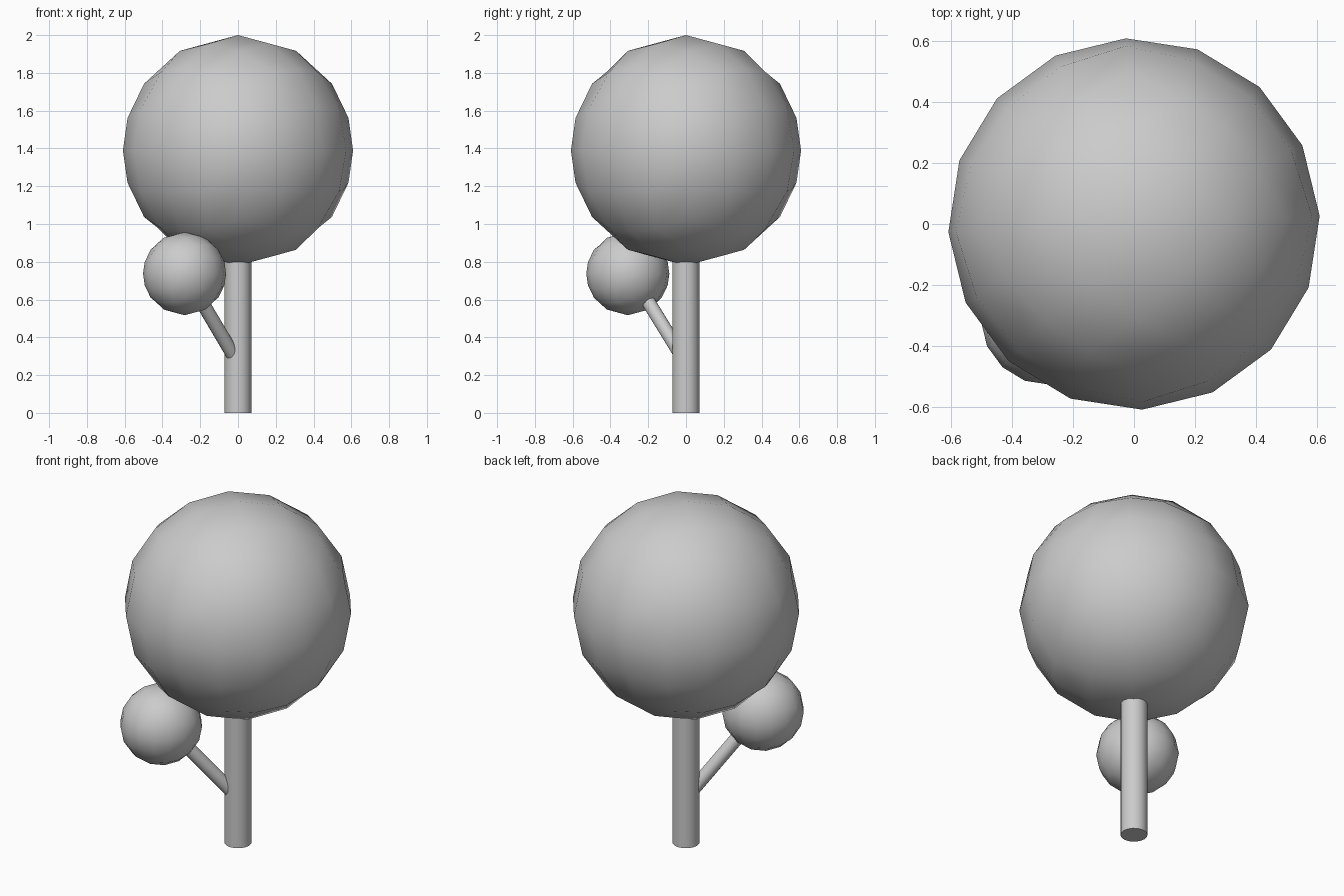
import bpy, bmesh
from math import tan, pi, radians
from mathutils import Vector, Matrix

if "Cube" in bpy.data.objects:
    bpy.data.objects.remove(bpy.data.objects["Cube"])


def finish(bm, name, sharp=None):
    me = bpy.data.meshes.new(name)
    bm.to_mesh(me)
    bm.free()
    ob = bpy.data.objects.new(name, me)
    bpy.context.collection.objects.link(ob)
    for p in me.polygons:
        p.use_smooth = True
    if sharp:
        bpy.ops.object.select_all(action='DESELECT')
        ob.select_set(True)
        bpy.context.view_layer.objects.active = ob
        bpy.ops.object.shade_smooth_by_angle(angle=radians(sharp))
    return ob


def round_cube(name, centre, radius, turn=47.5, div=4):
    """Sphere made of six 4x4 quad patches with even angular spacing."""
    bm = bmesh.new()
    steps = [tan(pi / 4 * (2 * i / div - 1)) for i in range(div + 1)]
    frames = [Matrix.Rotation(k * pi / 2, 3, 'Z') for k in range(4)]
    frames += [Matrix.Rotation(s * pi / 2, 3, 'Y') for s in (1, -1)]
    rot = Matrix.Rotation(radians(turn), 3, 'Z')
    for f in frames:
        grid = [[bm.verts.new(rot @ f @ Vector((1, u, v)).normalized() * radius
                              + Vector(centre)) for v in steps] for u in steps]
        for i in range(div):
            for j in range(div):
                bm.faces.new((grid[i][j], grid[i + 1][j],
                              grid[i + 1][j + 1], grid[i][j + 1]))
    bmesh.ops.remove_doubles(bm, verts=bm.verts, dist=0.001)
    bmesh.ops.recalc_face_normals(bm, faces=bm.faces)
    return finish(bm, name)


def rod(name, start, end, radius, sides=16):
    """Capped cylinder between two points."""
    a, b = Vector(start), Vector(end)
    d = b - a
    mat = Matrix.Translation((a + b) / 2) @ d.to_track_quat('Z', 'Y').to_matrix().to_4x4()
    bm = bmesh.new()
    bmesh.ops.create_cone(bm, cap_ends=True, segments=sides, radius1=radius,
                          radius2=radius, depth=d.length, matrix=mat)
    return finish(bm, name, 40)


# trunk and side branch
rod("trunk", (0, 0, 0), (0, 0, 1.0), 0.072)
rod("branch", (-0.01, -0.01, 0.28), (-0.24, -0.25, 0.67), 0.037)

# foliage balls
round_cube("large_foliage", (0, 0, 1.39), 0.61)
round_cube("small_foliage", (-0.283, -0.308, 0.737), 0.22)
